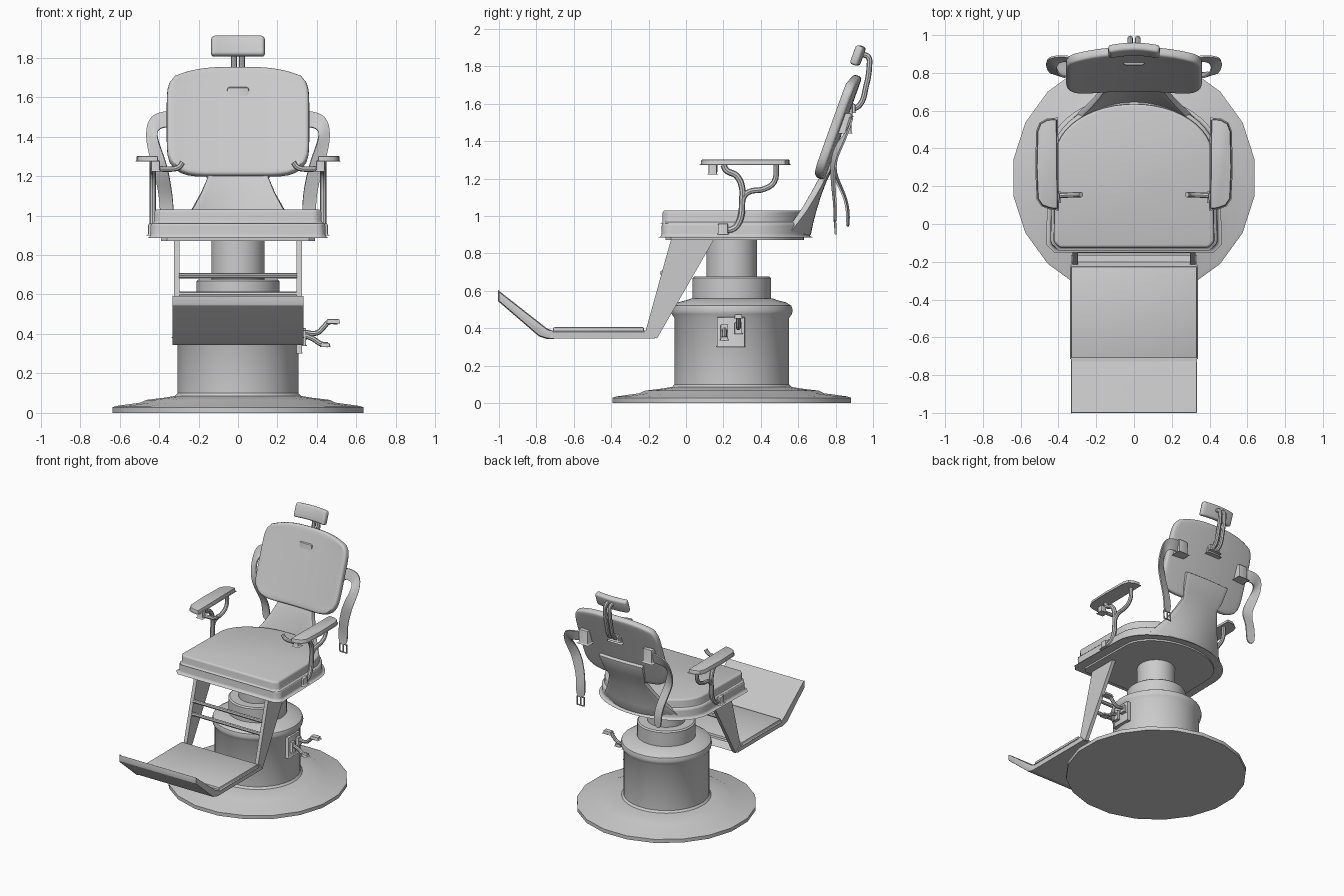
import bpy, bmesh, math
from mathutils import Vector

cube = bpy.data.objects.get("Cube")
if cube:
    bpy.data.objects.remove(cube)

grey = bpy.data.materials.new("plain_grey")
grey.use_nodes = True
grey.diffuse_color = (0.6, 0.6, 0.6, 1)
grey.node_tree.nodes["Principled BSDF"].inputs["Base Color"].default_value = (0.6, 0.6, 0.6, 1)


def finish(name, data, bevel=0, thick=0, subdiv=0, segments=2):
    """Link data as an object, apply its modifiers, and shade it."""
    obj = bpy.data.objects.new(name, data)
    bpy.context.collection.objects.link(obj)
    if subdiv:
        obj.modifiers.new("smooth", 'SUBSURF').levels = subdiv
    if thick:
        m = obj.modifiers.new("thickness", 'SOLIDIFY')
        m.thickness, m.offset = thick, 0
    if bevel:
        m = obj.modifiers.new("bevel", 'BEVEL')
        m.width, m.segments, m.angle_limit = bevel, segments, math.radians(40)
    bpy.ops.object.select_all(action='DESELECT')
    obj.select_set(True)
    bpy.context.view_layer.objects.active = obj
    bpy.ops.object.convert(target='MESH')
    bm = bmesh.new()
    bm.from_mesh(obj.data)
    bmesh.ops.recalc_face_normals(bm, faces=bm.faces)
    bm.to_mesh(obj.data)
    bm.free()
    obj.data.materials.clear()
    obj.data.materials.append(grey)
    bpy.ops.object.shade_smooth_by_angle(angle=math.radians(35))
    return obj


def mesh_from(name, verts, faces):
    me = bpy.data.meshes.new(name)
    me.from_pydata(verts, [], faces)
    return me


def prism(name, outline, axis, lo, hi, bevel=0, segments=2):
    """Extrude a flat outline along x (y,z points) or z (x,y points)."""
    put = (lambda p, d: (d, p[0], p[1])) if axis == 'x' else (lambda p, d: (p[0], p[1], d))
    n = len(outline)
    verts = [put(p, d) for d in (lo, hi) for p in outline]
    faces = [tuple(range(n)), tuple(range(n, 2 * n))]
    faces += [(i, (i + 1) % n, n + (i + 1) % n, n + i) for i in range(n)]
    return finish(name, mesh_from(name, verts, faces), bevel, segments=segments)


def box(name, x, y, z, bevel=0):
    pts = [(x[0], y[0]), (x[1], y[0]), (x[1], y[1]), (x[0], y[1])]
    return prism(name, pts, 'z', z[0], z[1], bevel)


def lathe(name, profile, sides, cy):
    """Spin (radius, z) points round a vertical axis."""
    verts, faces, n = [], [], len(profile)
    for i in range(sides):
        a = 2 * math.pi * (i + 0.5) / sides
        verts += [(r * math.cos(a), cy + r * math.sin(a), z) for r, z in profile]
    for i in range(sides):
        j = (i + 1) % sides
        faces += [(i * n + k, j * n + k, j * n + k + 1, i * n + k + 1) for k in range(n - 1)]
    faces += [tuple(i * n + k for i in range(sides)) for k in (0, n - 1)]
    return finish(name, mesh_from(name, verts, faces))


def sheet(name, fn, nu, nv, thick, bevel=0, subdiv=0, segments=2):
    """Grid surface from fn(u, v) given thickness."""
    verts = [fn(i / nu, j / nv) for j in range(nv + 1) for i in range(nu + 1)]
    w = nu + 1
    faces = [(j * w + i, j * w + i + 1, (j + 1) * w + i + 1, (j + 1) * w + i)
             for j in range(nv) for i in range(nu)]
    return finish(name, mesh_from(name, verts, faces), bevel, thick, subdiv, segments)


def tube(name, points, r, smooth=True, closed=False):
    cu = bpy.data.curves.new(name, 'CURVE')
    cu.dimensions, cu.bevel_depth, cu.bevel_resolution = '3D', r, 2
    cu.use_fill_caps, cu.resolution_u = True, 5
    sp = cu.splines.new('BEZIER')
    sp.bezier_points.add(len(points) - 1)
    for b, p in zip(sp.bezier_points, points):
        b.co = p
        b.handle_left_type = b.handle_right_type = 'AUTO' if smooth else 'VECTOR'
    sp.use_cyclic_u = closed
    return finish(name, cu)


# Pedestal
CY = 0.245
lathe("base_disc", [(.645, 0), (.645, .028), (.625, .035), (.5, .052), (.47, .066),
                    (.37, .078), (.33, .085)], 20, CY)
lathe("pedestal_body", [(.34, .06), (.325, .08), (.308, .1), (.308, .455), (.322, .475), (.327, .495),
                        (.32, .52), (.29, .538), (.25, .548), (.215, .56)], 36, CY)
lathe("pedestal_collar", [(.21, .5), (.21, .668), (.2, .677)], 36, CY)
lathe("lift_column", [(.136, .6), (.136, .885)], 32, CY)


# Seat: square front, round back
def seat_outline(w, front, back):
    mid, r = .36, .03
    arc = [(w * .98 * math.cos(math.pi * i / 24), mid + (back - mid) * math.sin(math.pi * i / 24))
           for i in range(25)]
    return [(-w, front + r), (-w + r, front), (w - r, front), (w, front + r)] + arc


prism("seat_underplate", seat_outline(.39, -.11, .63), 'z', .872, .9)
prism("seat_frame", seat_outline(.443, -.13, .66), 'z', .885, .968, .028, 4)
prism("seat_cushion", seat_outline(.424, -.125, .635), 'z', .96, 1.03, .014, 3)


# Backrest: gently hollow padded panel with rounded corners
def back_point(u, v):
    u, v = 2 * u - 1, 2 * v - 1
    x = .36 * u * (1 - .11 * abs(v) ** 7)
    z = 1.475 + .275 * v * (1 - .16 * abs(u) ** (3 if v > 0 else 7))
    return (x, .735 + .36 * (z - 1.24) - .025 * u * u, z)


sheet("backrest", back_point, 18, 14, .05, .016, segments=3)

# Curved back support rising from the seat rim: z, half width, centre y, hollow
rows = [(.9, .33, .65, 1.1), (.97, .28, .664, 1.0), (1.04, .228, .683, .9), (1.12, .185, .708, .7),
        (1.19, .155, .735, .5), (1.25, .175, .765, .3), (1.36, .19, .812, .2)]


def support_point(u, v):
    z, w, y, k = rows[round(v * (len(rows) - 1))]
    x = w * (2 * u - 1)
    return (x, y - k * x * x, z)


sheet("back_support", support_point, 12, len(rows) - 1, .035, .006)


# Headrest
def head_point(u, v):
    u, v = 2 * u - 1, 2 * v - 1
    return (.135 * u, .925 + .018 * v - .015 * u * u, 1.858 + .05 * v)


sheet("headrest", head_point, 10, 2, .045, .015, segments=3)
for s in (-1, 1):
    tube("headrest_tube", [(s * .02, .945, 1.865), (s * .02, .975, 1.85), (s * .02, .98, 1.8),
                           (s * .02, .962, 1.69), (s * .02, .93, 1.595), (s * .02, .88, 1.565)], .015)
box("headrest_bracket", (-.055, .055), (.84, .89), (1.53, 1.65), .01)
box("headrest_clamp", (-.045, .045), (.87, .905), (1.55, 1.6), .008)

# Straps: centre point and half width direction for each step
upper = [((.29, .86, 1.49), (0, .012, .04)), ((.36, .88, 1.49), (0, .012, .04)),
         ((.43, .87, 1.475), (.02, .015, .035)), ((.44, .83, 1.40), (.03, .025, .012)),
         ((.415, .79, 1.31), (.036, .012, 0)), ((.39, .785, 1.23), (.036, .01, 0))]
tails = {1: [(.365, .79, 1.12), (.36, .80, 1.04), (.36, .795, .965)],
         -1: [(.37, .84, 1.13), (.36, .868, 1.04), (.36, .865, .94)]}
for s, side in ((1, "left"), (-1, "right")):
    path = upper + [(p, (.034, .005, 0)) for p in tails[s]]

    def strap_point(u, v):
        c, d = path[round(v * (len(path) - 1))]
        p = Vector(c) + Vector(d) * (2 * u - 1)
        return (s * p.x, p.y, p.z)

    sheet(side + "_strap", strap_point, 1, len(path) - 1, .01, subdiv=2)
    box(side + "_strap_bracket", sorted((s * .24, s * .32)), (.81, .885), (1.44, 1.55), .01)
tube("buckle_frame", [(.33, .8, .905), (.39, .8, .905), (.39, .797, .97), (.33, .797, .97)],
     .006, False, True)
tube("buckle_pin", [(.36, .797, .97), (.36, .8, .905)], .005, False)

# Armrests
pad = [(.405, .08), (.445, .085), (.485, .1), (.508, .135), (.515, .3), (.51, .49),
       (.495, .53), (.46, .55), (.41, .555)]
for s, side in ((1, "left"), (-1, "right")):
    prism(side + "_arm_pad", [(s * x, y) for x, y in pad], 'z', 1.273, 1.302, .008)
    X = s * .432
    tube(side + "_arm_post", [(X, .2, 1.275), (X, .215, 1.245), (X, .27, 1.215), (X, .298, 1.16),
                              (X, .3, 1.08), (X, .285, .97), (X, .25, .93), (X, .2, .925)], .017)
    tube(side + "_arm_branch", [(X, .296, 1.08), (X, .33, 1.125), (X, .42, 1.145), (X, .47, 1.18),
                                (X, .483, 1.28)], .015)
    box(side + "_arm_socket", sorted((s * .4, s * .455)), (.17, .225), (.9, .96), .008)
    # small inward catch under the front of each pad
    box(side + "_arm_catch", sorted((s * .395, s * .44)), (.12, .165), (1.222, 1.28), .008)
    tube(side + "_catch_handle", [(s * .42, .15, 1.24), (s * .35, .153, 1.235),
                                  (s * .3, .155, 1.245), (s * .28, .155, 1.27)], .014)

# Footrest: tapered side plates, cross bars, tread and raised toe flap
leg = [(-.08, .875), (.15, .875), (-.155, .345), (-.22, .37)]
for s, side in ((1, "left"), (-1, "right")):
    prism(side + "_footrest_leg", leg, 'x', *sorted((s * .297, s * .325)))
for y, z in ((-.125, .695), (-.14, .6)):
    tube("footrest_bar", [(-.3, y, z), (.3, y, z)], .014, False)
tread = [(-.73, .345), (-.165, .345), (-.2, .388), (-.73, .388)]
prism("footrest_tray", tread, 'x', -.333, .333)
box("footrest_tread", (-.333, .333), (-.71, -.225), (.38, .405), .006)
flap = [(-1, .595), (-1, .545), (-.785, .36), (-.74, .345), (-.71, .345), (-.72, .385), (-.745, .395)]
prism("toe_flap", flap, 'x', -.333, .333, .004)

# Control box with two pedals
box("control_box", (.27, .325), (.165, .315), (.3, .46), .006)
box("pedal_slot_upper", (.32, .345), (.26, .3), (.37, .43), .005)
box("pedal_slot_lower", (.32, .345), (.185, .225), (.34, .42), .005)
tube("upper_pedal_arm", [(.33, .28, .41), (.4, .28, .405), (.435, .28, .435), (.46, .28, .46),
                         (.505, .28, .46)], .013)
box("upper_pedal_tip", (.45, .515), (.26, .3), (.452, .475), .006)
tube("lower_pedal_arm", [(.33, .205, .395), (.38, .205, .375), (.42, .205, .35), (.455, .205, .345)], .013)
box("lower_pedal_tip", (.42, .465), (.185, .225), (.335, .355), .006)
